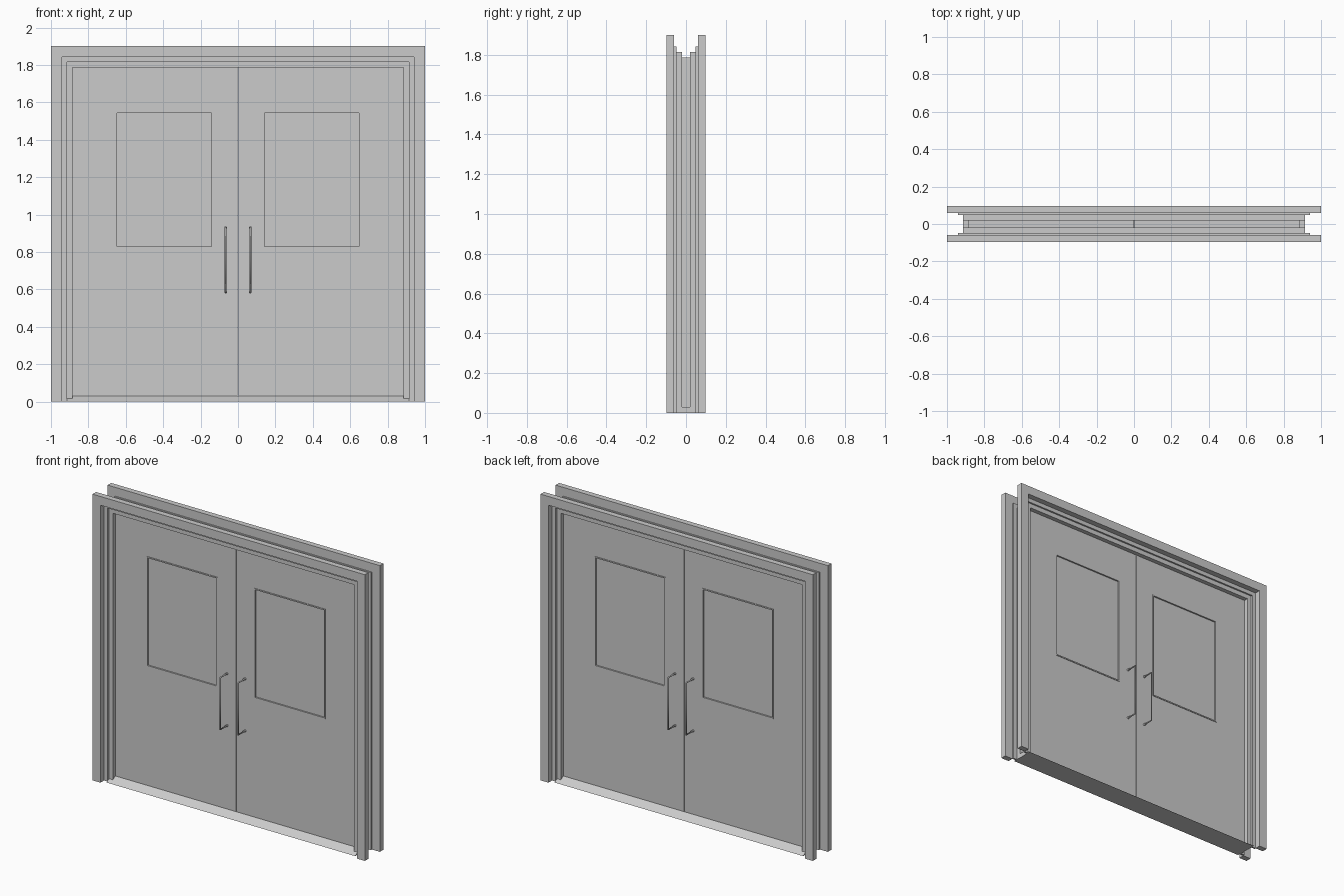
import bpy, bmesh
from mathutils import Vector

if "Cube" in bpy.data.objects:
    bpy.data.objects.remove(bpy.data.objects["Cube"])


def finish(name, bm):
    bmesh.ops.recalc_face_normals(bm, faces=bm.faces)
    me = bpy.data.meshes.new(name)
    bm.to_mesh(me)
    bm.free()
    ob = bpy.data.objects.new(name, me)
    bpy.context.collection.objects.link(ob)
    return ob


def plate(name, xs, zs, y0, y1, skip=None):
    """Flat panel on an x/z grid, one cell left open, extruded from y0 to y1."""
    bm = bmesh.new()
    grid = [[bm.verts.new((x, y0, z)) for z in zs] for x in xs]
    for i in range(len(xs) - 1):
        for j in range(len(zs) - 1):
            if (i, j) != skip:
                bm.faces.new((grid[i][j], grid[i + 1][j],
                              grid[i + 1][j + 1], grid[i][j + 1]))
    res = bmesh.ops.extrude_face_region(bm, geom=bm.faces[:])
    verts = [g for g in res["geom"] if isinstance(g, bmesh.types.BMVert)]
    bmesh.ops.translate(bm, verts=verts, vec=(0, y1 - y0, 0))
    return finish(name, bm)


def rod(name, path, r):
    """Round bar with mitred corners along a path of points."""
    cu = bpy.data.curves.new(name, 'CURVE')
    cu.dimensions = '3D'
    cu.bevel_depth = r
    cu.bevel_resolution = 2
    cu.use_fill_caps = True
    sp = cu.splines.new('POLY')
    sp.points.add(len(path) - 1)
    for p, co in zip(sp.points, path):
        p.co = (*co, 1)
    ob = bpy.data.objects.new(name, cu)
    bpy.context.collection.objects.link(ob)
    return ob


# Stepped frame: casing, inner trim and door stop on each face
steps = [("casing", 1.0, 1.90, 0.942, 1.842, 0.06, 0.0975),
         ("frame_trim", 0.942, 1.842, 0.915, 1.815, 0.049, 0.06),
         ("door_jamb", 0.915, 1.815, 0.885, 1.785, 0.02, 0.049)]
for side, s in (("front", -1), ("back", 1)):
    for part, xo, zo, xi, zi, ya, yb in steps:
        plate(f"{side}_{part}", (-xo, -xi, xi, xo), (0, zi, zo),
              s * ya, s * yb, skip=(1, 0))

# Ramped threshold
bm = bmesh.new()
profile = [(-0.075, 0), (0.075, 0), (0.025, 0.03), (-0.025, 0.03)]
face = bm.faces.new([bm.verts.new((-0.913, y, z)) for y, z in profile])
res = bmesh.ops.extrude_face_region(bm, geom=[face])
bmesh.ops.translate(bm, vec=(1.826, 0, 0), verts=[
    g for g in res["geom"] if isinstance(g, bmesh.types.BMVert)])
finish("threshold", bm)

# Door leaves with windows and pulls
wx0, wx1, wz0, wz1, b = 0.135, 0.655, 0.82, 1.55, 0.008
for hand, m in (("left", -1), ("right", 1)):
    plate(f"{hand}_door", [m * x for x in (0.002, wx0, wx1, 0.886)],
          (0.03, wz0, wz1, 1.786), -0.02, 0.02, skip=(1, 1))
    plate(f"{hand}_window_pane", (m * wx0, m * wx1), (wz0, wz1), -0.014, 0.014)
    plate(f"{hand}_window_bead", [m * x for x in (wx0, wx0 + b, wx1 - b, wx1)],
          (wz0, wz0 + b, wz1 - b, wz1), -0.024, 0.024, skip=(1, 1))
    for side, s in (("front", -1), ("back", 1)):
        x, yd, yh = m * 0.066, s * 0.018, s * 0.0915
        rod(f"{hand}_{side}_pull", [(x, yd, 0.585), (x, yh, 0.585),
                                    (x, yh, 0.93), (x, yd, 0.93)], 0.005)
        # Small mounting collars
        for k, z in enumerate((0.585, 0.93)):
            rod(f"{hand}_{side}_pull_collar_{k}",
                [(x, yd, z), (x, s * 0.03, z)], 0.0075)
